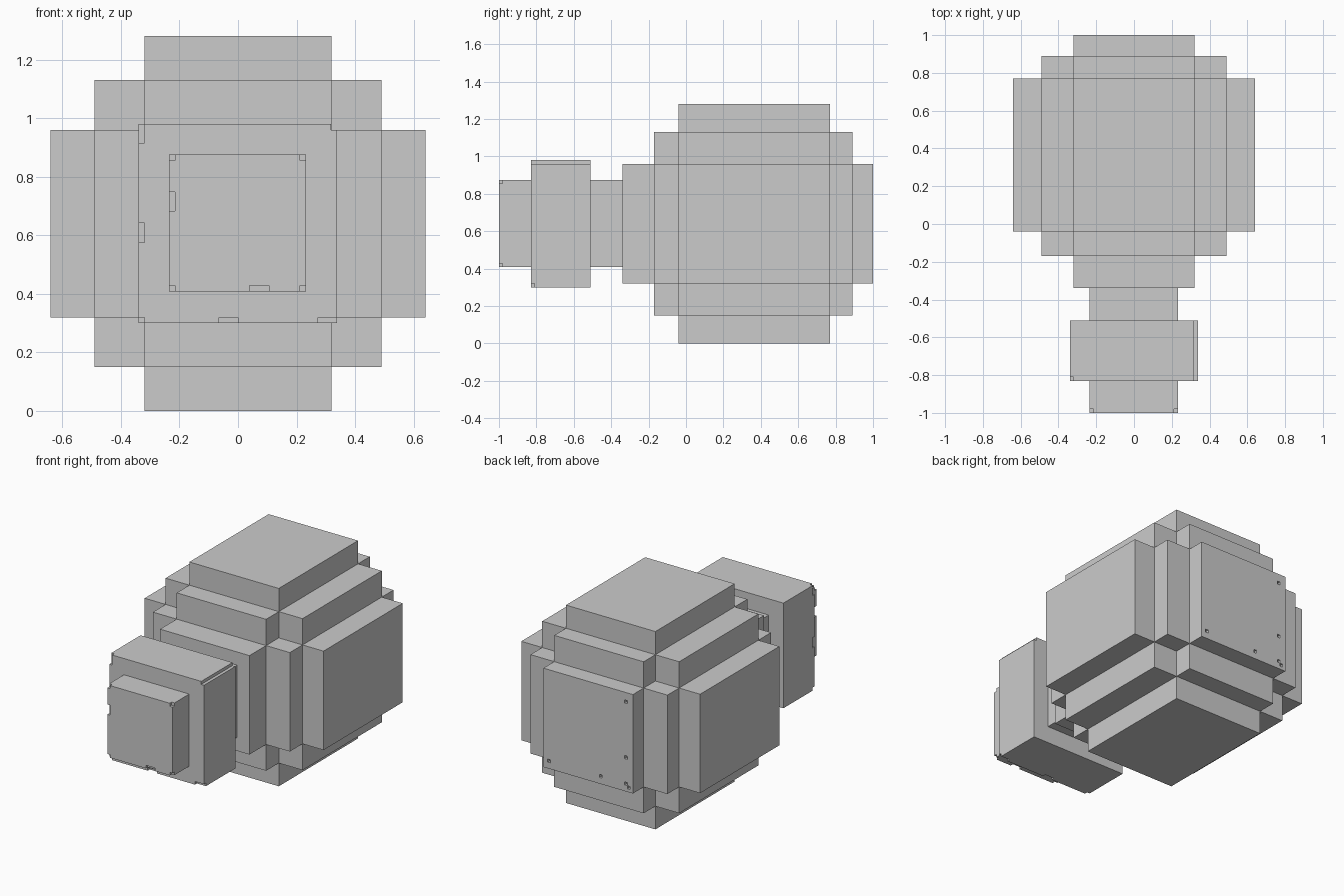
import bpy, bmesh
from mathutils import Vector

if "Cube" in bpy.data.objects:
    bpy.data.objects.remove(bpy.data.objects["Cube"])


def inside(box, p):
    return all(box[2 * a] < p[a] < box[2 * a + 1] for a in range(3))


def solid(name, adds, cuts=()):
    """Clean outer shell of a union of boxes minus cut boxes (x0,x1,y0,y1,z0,z1)."""
    boxes = list(adds) + list(cuts)
    grid = [sorted({round(b[2 * a + k], 4) for b in boxes for k in (0, 1)}) for a in range(3)]
    size = [len(g) - 1 for g in grid]

    def filled(c):
        if any(i < 0 or i >= n for i, n in zip(c, size)):
            return False
        p = [(grid[a][c[a]] + grid[a][c[a] + 1]) / 2 for a in range(3)]
        return any(inside(b, p) for b in adds) and not any(inside(b, p) for b in cuts)

    bm = bmesh.new()
    verts = {}

    def vert(i):
        if i not in verts:
            verts[i] = bm.verts.new([grid[a][i[a]] for a in range(3)])
        return verts[i]

    for cell in ((i, j, k) for i in range(size[0]) for j in range(size[1]) for k in range(size[2])):
        if not filled(cell):
            continue
        for a in range(3):
            b, c = (a + 1) % 3, (a + 2) % 3
            for side in (0, 1):
                near = list(cell)
                near[a] += 2 * side - 1
                if filled(near):
                    continue
                loop = []
                for u, v in ((0, 0), (1, 0), (1, 1), (0, 1)):
                    i = list(cell)
                    i[a] += side
                    i[b] += u
                    i[c] += v
                    loop.append(vert(tuple(i)))
                bm.faces.new(loop if side else loop[::-1])
    bm.normal_update()
    mesh = bpy.data.meshes.new(name)
    bm.to_mesh(mesh)
    bm.free()
    obj = bpy.data.objects.new(name, mesh)
    bpy.context.collection.objects.link(obj)
    return obj


# Stepped round body: blocks whose three step levels add up to two
X = [(-.32, .32), (-.49, .49), (-.64, .64)]
Y = [(-.04, .77), (-.17, .89), (-.34, 1.0)]
Z = [(.32, .96), (.15, 1.13), (0, 1.28)]
blocks = [X[i] + Y[j] + Z[2 - i - j] for i in range(3) for j in range(3 - i)]

# Tiny pits in the back face
D = .02
pits = [(x, x + D, 1 - D, 1, z, z + D) for x, z in
        ((-.28, .89), (-.28, .53), (-.28, .36), (-.30, .34), (-.10, .36), (.27, .36))]
solid("body", blocks, pits)

# Snout: neck, wide collar and front cap
neck = (-.235, .232, -.51, -.34, .408, .875)
collar = (-.34, .338, -.83, -.51, .30, .98)
cap = (-.235, .232, -1.0, -.83, .408, .875)


def notch(y, x0, x1, z0, z1):
    return (x0, x1, y, y + D, z0, z1)


# Notches in the front edges of the cap
notches = [notch(-1, x, x + D, z, z + D) for x in (-.235, .212) for z in (.408, .855)]
notches += [notch(-1, -.235, -.215, .683, .748), notch(-1, .04, .105, .408, .428)]
# Notches in the front edges of the collar, and the groove along its upper right edge
notches += [notch(-.83, -.34, -.32, z0, z1) for z0, z1 in ((.915, .98), (.575, .642), (.30, .32))]
notches += [notch(-.83, x0, x1, .30, .32) for x0, x1 in ((-.065, 0), (.273, .338))]
notches.append((.318, .338, -.83, -.51, .96, .98))
solid("snout", [neck, collar, cap], notches)
